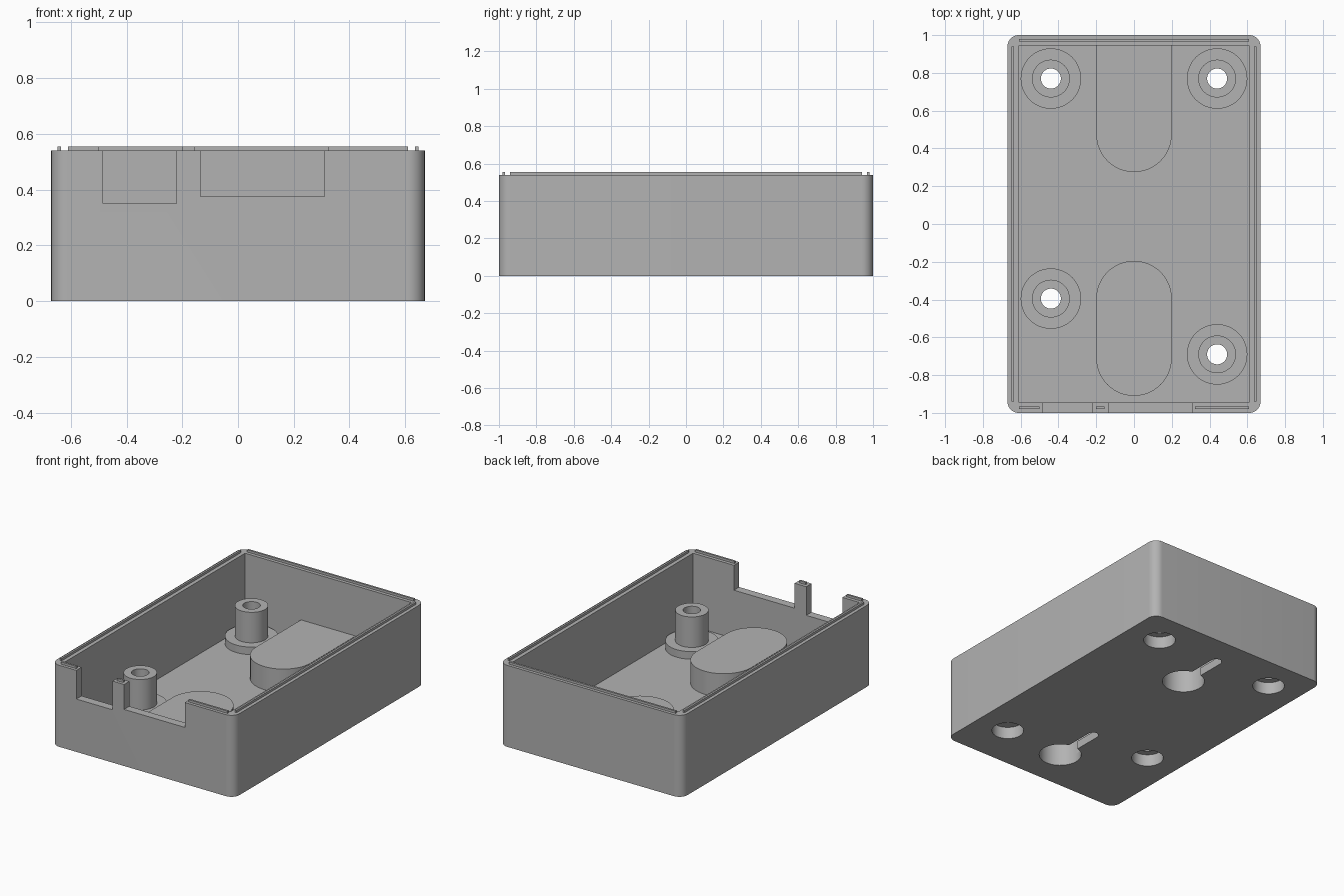
import bpy, bmesh
from math import pi, sin, cos, radians

if "Cube" in bpy.data.objects:
    bpy.data.objects.remove(bpy.data.objects["Cube"], do_unlink=True)

W, L, H = 0.67, 1.0, 0.54           # half width, half length, wall height
IW, IL, FLOOR = 0.61, 0.945, 0.055  # cavity half sizes and floor thickness
RIM = 0.555

grey = bpy.data.materials.new("plain grey plastic")
grey.use_nodes = True
grey.diffuse_color = (0.45, 0.45, 0.45, 1)
grey.node_tree.nodes["Principled BSDF"].inputs["Base Color"].default_value = (0.45, 0.45, 0.45, 1)


def finish(name, bm):
    bmesh.ops.recalc_face_normals(bm, faces=bm.faces)
    mesh = bpy.data.meshes.new(name)
    bm.to_mesh(mesh)
    bm.free()
    mesh.materials.append(grey)
    obj = bpy.data.objects.new(name, mesh)
    bpy.context.collection.objects.link(obj)
    return obj


def prism(name, outline, z0, z1):
    bm = bmesh.new()
    face = bm.faces.new([bm.verts.new((x, y, z0)) for x, y in outline])
    ext = bmesh.ops.extrude_face_region(bm, geom=[face])["geom"]
    for v in ext:
        if isinstance(v, bmesh.types.BMVert):
            v.co.z = z1
    return finish(name, bm)


def arc(cx, cy, r, start, end, n):
    angles = [radians(start + (end - start) * i / n) for i in range(n + 1)]
    return [(cx + r * cos(a), cy + r * sin(a)) for a in angles]


def rect(x0, x1, y0, y1):
    return [(x0, y0), (x1, y0), (x1, y1), (x0, y1)]


def circle(cx, cy, r):
    return arc(cx, cy, r, 0, 360, 48)[:-1]


def capsule(y0, y1, r):
    return arc(0, y1, r, 0, 180, 24) + arc(0, y0, r, 180, 360, 24)


def lathe(name, profile, cx, cy, n=48):
    bm = bmesh.new()
    rings = [[bm.verts.new((cx + r * cos(2 * pi * i / n), cy + r * sin(2 * pi * i / n), z))
              for i in range(n)] for r, z in profile]
    for a, b in zip(rings, rings[1:] + rings[:1]):
        for i in range(n):
            j = (i + 1) % n
            bm.faces.new((a[i], a[j], b[j], b[i]))
    return finish(name, bm)


def cut(obj, cutter):
    mod = obj.modifiers.new("cut", "BOOLEAN")
    mod.operation, mod.solver, mod.object = "DIFFERENCE", "EXACT", cutter
    bpy.context.view_layer.update()
    evaluated = obj.evaluated_get(bpy.context.evaluated_depsgraph_get())
    mesh = bpy.data.meshes.new_from_object(evaluated)
    obj.modifiers.clear()
    obj.data = mesh
    bpy.data.objects.remove(cutter, do_unlink=True)


# Open tray with rounded vertical corners
R = 0.06
outer = []
for sx, sy, start in ((1, 1, 0), (-1, 1, 90), (-1, -1, 180), (1, -1, 270)):
    outer += arc(sx * (W - R), sy * (L - R), R, start, start + 90, 10)
tray = prism("tray", outer, 0, H)
cut(tray, prism("cavity_cutter", rect(-IW, IW, -IL, IL), FLOOR, 1))

# Two connector notches in the front wall
for x0, x1, z in ((-0.485, -0.22, 0.35), (-0.135, 0.31, 0.375)):
    cut(tray, prism("notch_cutter", rect(x0, x1, -1.1, -0.9), z, 1))

# Screw posts with a counterbore from below
post = [(0.098, FLOOR), (0.16, FLOOR), (0.16, 0.105), (0.1, 0.105),
        (0.1, 0.307), (0.053, 0.307), (0.053, 0.08), (0.098, 0.08)]
parts = [tray]
for name, x, y in (("back_left", 0.44, 0.77), ("back_right", -0.44, 0.77),
                   ("front_left", 0.44, -0.69), ("front_right", -0.44, -0.395)):
    cut(tray, prism("counterbore_cutter", circle(x, y, 0.098), -0.1, 0.1))
    parts.append(lathe("screw_post_" + name, post, x, y))

# Hollow pads over the wall-hanging keyholes
back_pad = arc(0, 0.475, 0.2, 180, 360, 24) + [(0.2, IL), (-0.2, IL)]
for name, outline, y0, y1 in (("back", back_pad, 0.475, 0.79),
                              ("front", capsule(-0.71, -0.395, 0.2), -0.71, -0.395)):
    pad = prism("keyhole_pad_" + name, outline, FLOOR, 0.208)
    cut(pad, prism("chamber_cutter", capsule(y0, y1, 0.13), -0.1, 0.153))
    cut(tray, prism("keyhole_cutter", circle(0, y0, 0.13), -0.1, 0.1))
    cut(tray, prism("slot_cutter", capsule(y0, y1, 0.035), -0.1, 0.1))
    parts.append(pad)

# Thin locating ridges along the rim
ridges = {"left": (0.635, 0.648, -0.94, 0.94), "right": (-0.648, -0.635, -0.94, 0.94),
          "back": (-IW, IW, 0.967, 0.98), "front_right": (-IW, -0.5, -0.98, -0.967),
          "front_middle": (-0.2, -0.155, -0.98, -0.967), "front_left": (0.322, IW, -0.98, -0.967)}
for name, box in ridges.items():
    parts.append(prism("rim_ridge_" + name, rect(*box), H - 0.01, RIM))

# Smooth the curved walls, keep the edges sharp
bpy.ops.object.select_all(action="DESELECT")
for obj in parts:
    obj.select_set(True)
bpy.context.view_layer.objects.active = tray
bpy.ops.object.shade_smooth_by_angle(angle=radians(30))
